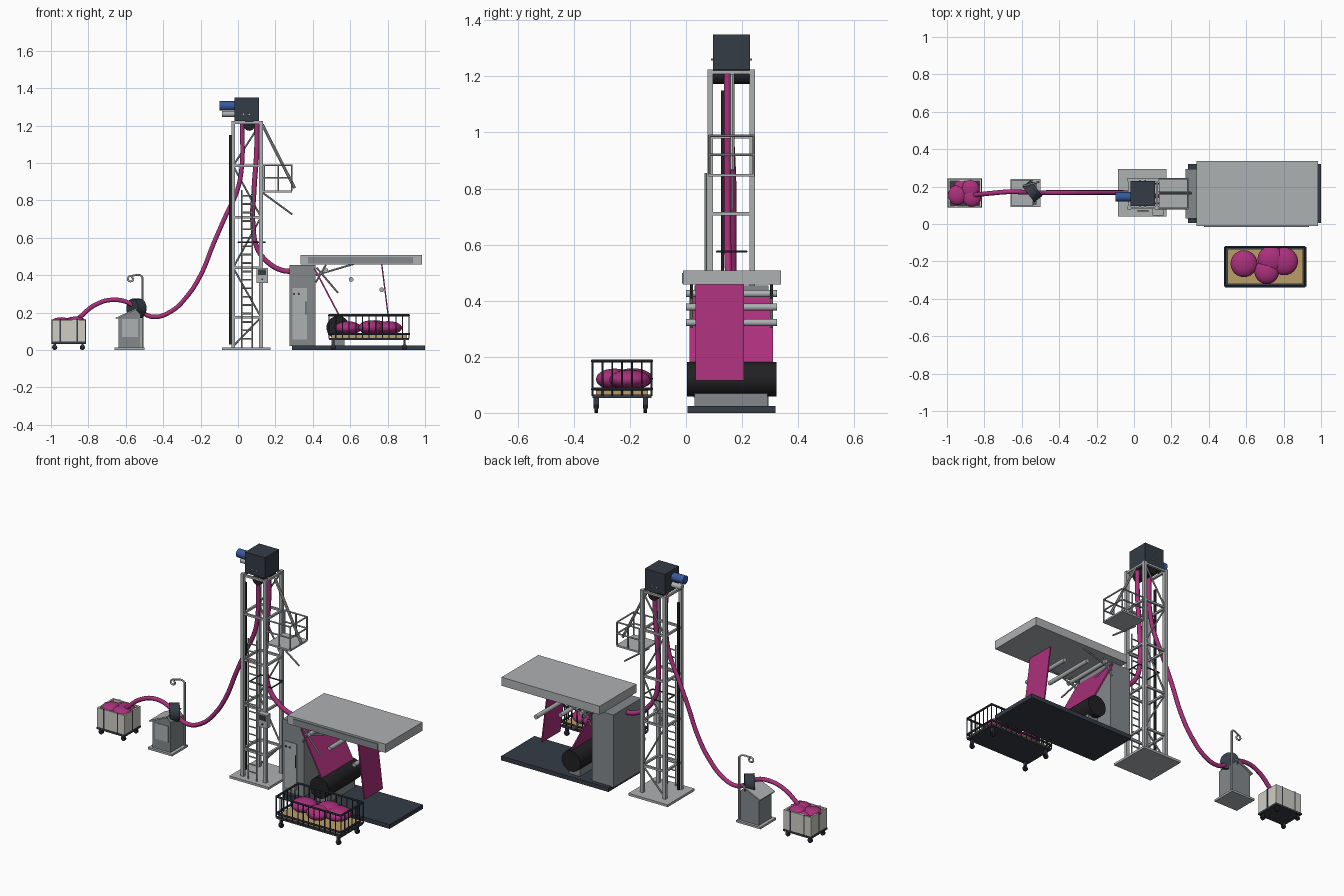
import bpy, bmesh, math
from mathutils import Vector, Matrix

if "Cube" in bpy.data.objects:
    bpy.data.objects.remove(bpy.data.objects["Cube"])

def mat(name, c):
    m = bpy.data.materials.new(name)
    m.diffuse_color = (*c, 1)
    m.use_nodes = True
    m.node_tree.nodes["Principled BSDF"].inputs["Base Color"].default_value = m.diffuse_color
    return m

PINK = mat("magenta_cloth", (.40, .03, .20))
DARK = mat("dark_paint", (.035, .045, .06))
BLACK = mat("black_rubber", (.015, .015, .017))
STEEL = mat("cabinet_grey", (.23, .25, .26))
LIGHT = mat("light_grey", (.42, .44, .45))
BLUE = mat("motor_blue", (.04, .10, .33))
CREAM = mat("canvas", (.62, .61, .55))
TAN = mat("plywood", (.50, .34, .14))

def finish(name, bm, m, smooth=False):
    me = bpy.data.meshes.new(name)
    bmesh.ops.recalc_face_normals(bm, faces=bm.faces)
    bm.to_mesh(me)
    bm.free()
    o = bpy.data.objects.new(name, me)
    bpy.context.collection.objects.link(o)
    me.materials.append(m)
    if smooth:
        bpy.ops.object.select_all(action='DESELECT')
        o.select_set(True)
        bpy.context.view_layer.objects.active = o
        bpy.ops.object.shade_smooth_by_angle(angle=math.radians(40))
    return o

def boxes(name, m, *bounds):
    """Each bound is (x0, x1, y0, y1, z0, z1)."""
    bm = bmesh.new()
    for x0, x1, y0, y1, z0, z1 in bounds:
        M = Matrix.Translation(((x0+x1)/2, (y0+y1)/2, (z0+z1)/2)) @ Matrix.Diagonal((x1-x0, y1-y0, z1-z0, 1))
        bmesh.ops.create_cube(bm, size=1, matrix=M)
    return finish(name, bm, m)

def rods(name, m, r, segs, n=8):
    """Round bars between pairs of points."""
    bm = bmesh.new()
    for a, b in segs:
        a, b = Vector(a), Vector(b)
        d = b - a
        M = Matrix.Translation((a+b)/2) @ d.to_track_quat('Z', 'Y').to_matrix().to_4x4()
        bmesh.ops.create_cone(bm, cap_ends=True, segments=n, radius1=r, radius2=r, depth=d.length, matrix=M)
    return finish(name, bm, m, True)

def balls(name, m, specs):
    """Flattened bundles: (x, y, z, radius, half height)."""
    for i, (x, y, z, r, h) in enumerate(specs):
        bm = bmesh.new()
        bmesh.ops.create_uvsphere(bm, u_segments=24, v_segments=14, radius=1,
                                  matrix=Matrix.Translation((x, y, z)) @ Matrix.Diagonal((r, r, h, 1)))
        finish(f"{name}_{i+1}", bm, m, True)

def prism(name, m, profile, y0, y1):
    """Extrude an xz profile along y."""
    bm = bmesh.new()
    f = bm.faces.new([bm.verts.new((x, y0, z)) for x, z in profile])
    g = bmesh.ops.extrude_face_region(bm, geom=[f])['geom']
    bmesh.ops.translate(bm, vec=(0, y1-y0, 0), verts=[v for v in g if isinstance(v, bmesh.types.BMVert)])
    return finish(name, bm, m)

def tube(name, m, r, pts):
    cu = bpy.data.curves.new(name, 'CURVE')
    cu.dimensions, cu.bevel_depth, cu.bevel_resolution, cu.use_fill_caps = '3D', r, 3, True
    s = cu.splines.new('BEZIER')
    s.bezier_points.add(len(pts)-1)
    for p, c in zip(s.bezier_points, pts):
        p.co = c
        p.handle_left_type = p.handle_right_type = 'AUTO'
    cu.materials.append(m)
    o = bpy.data.objects.new(name, cu)
    bpy.context.collection.objects.link(o)

def casters(name, xs, ys, r, top):
    rods(name + "_wheels", BLACK, r, [((x, y-.006, r), (x, y+.006, r)) for x in xs for y in ys], 16)
    boxes(name + "_forks", DARK, *[(x-.006, x+.006, y-.009, y+.009, r, top) for x in xs for y in ys])

# canvas bin with bundled cloth
boxes("bin_walls", CREAM, (-.995, -.815, .09, .10, .04, .16), (-.995, -.815, .23, .24, .04, .16),
      (-.995, -.985, .10, .23, .04, .16), (-.825, -.815, .10, .23, .04, .16))
boxes("bin_base", DARK, (-.997, -.813, .088, .242, .032, .044))
boxes("bin_straps", DARK, *[(x-.004, x+.004, y-.002, y+.002, .04, .162) for x in (-.95, -.86) for y in (.09, .24)],
      *[(x-.002, x+.002, .161, .169, .04, .162) for x in (-.995, -.815)])
casters("bin", (-.98, -.832), (.106, .224), .014, .034)
balls("bin_bundle", PINK, [(-.945, .155, .15, .053, .025), (-.875, .187, .152, .05, .026), (-.867, .142, .155, .05, .024),
                           (-.92, .195, .14, .045, .024)])

# guide pedestal
boxes("pedestal_foot", LIGHT, (-.66, -.50, .09, .24, 0, .012))
prism("pedestal_body", STEEL, [(-.64, .012), (-.52, .012), (-.52, .19), (-.545, .215), (-.64, .17)], .105, .225)
prism("pedestal_lid", LIGHT, [(-.652, .164), (-.54, .217), (-.54, .225), (-.655, .172)], .095, .235)
boxes("pedestal_door", LIGHT, (-.62, -.535, .102, .106, .07, .165))
rods("guide_drum", DARK, .052, [((-.565, .158, .222), (-.521, .192, .222))], 24)
rods("guide_post", LIGHT, .006, [((-.51, .225, .012), (-.51, .225, .39))])
tube("guide_hook", LIGHT, .005, [(-.51, .225, .385), (-.52, .222, .398), (-.56, .212, .398), (-.585, .205, .39),
                                 (-.588, .205, .375), (-.572, .205, .367), (-.56, .205, .378), (-.568, .205, .39)])

# cloth ropes up and down the tower
tube("feed_rope", PINK, .0125, [(-.87, .155, .15), (-.84, .157, .18), (-.76, .165, .243), (-.67, .172, .268),
     (-.58, .17, .25), (-.52, .168, .205), (-.45, .168, .177), (-.36, .168, .205), (-.27, .168, .29), (-.20, .168, .40),
     (-.13, .168, .57), (-.06, .168, .73), (-.005, .166, .85), (.02, .16, .98), (.022, .155, 1.21)])
tube("return_rope", PINK, .0135, [(.1, .148, 1.21), (.1, .148, 1.07), (.086, .148, .86), (.08, .148, .67),
     (.105, .15, .54), (.17, .155, .46), (.24, .16, .425), (.30, .16, .42)])

# tower frame
boxes("tower_base", LIGHT, (-.085, .175, .04, .295, 0, .014))
PX, PY = (-.026, .123), (.086, .236)
boxes("tower_posts", LIGHT, *[(x-.01, x+.01, y-.01, y+.01, .014, 1.225) for x in PX for y in PY])
levels = (.175, .44, .71, .985, 1.215)
boxes("tower_rings", LIGHT, *[(PX[0], PX[1], y-.006, y+.006, z-.006, z+.006) for z in levels for y in PY],
      *[(x-.006, x+.006, PY[0], PY[1], z-.006, z+.006) for z in levels for x in PX])
zs = (.02,) + levels
rods("tower_braces", LIGHT, .005, [((PX[i % 2], PY[1], zs[i]), (PX[1-i % 2], PY[1], zs[i+1])) for i in range(5)])
boxes("cable_tray", BLACK, (-.048, -.036, .124, .136, .03, 1.15))
rods("rope_guide", DARK, .004, [((0, .11, .575), (.145, .11, .575)), ((0, .215, .575), (.145, .215, .575)),
                               ((0, .11, .575), (0, .215, .575)), ((.145, .11, .575), (.145, .215, .575))])
rods("ladder", LIGHT, .0045, [((x, .07, .014), (x, .07, .855)) for x in (.02, .075)] +
     [((.02, .07, .06+.045*i), (.075, .07, .06+.045*i)) for i in range(18)], 6)

# drive head
boxes("head_housing", DARK, (-.02, .112, .096, .229, 1.225, 1.35))
rods("head_roller", BLACK, .031, [((.06, .096, 1.203), (.06, .229, 1.203))], 24)
rods("drive_motor", BLUE, .025, [((-.098, .145, 1.305), (-.02, .145, 1.305))], 20)
rods("gear_shaft", LIGHT, .016, [((-.085, .155, 1.262), (-.02, .155, 1.262))], 16)
rods("head_bolts", LIGHT, .004, [((x, y0, 1.26), (x, y0+.008, 1.26)) for x in (.03, .06) for y0 in (.09, .227)])

# service balcony
boxes("balcony_floor", LIGHT, (.133, .29, .08, .245, .842, .852))
segs = [((x, y, .85), (x, y, .99)) for x in (.14, .215, .287) for y in (.083, .242)]
for z in (.92, .988):
    segs += [((.133, y, z), (.287, y, z)) for y in (.083, .242)] + [((.287, .083, z), (.287, .242, z))]
rods("balcony_rails", LIGHT, .0045, segs)
rods("balcony_stay", LIGHT, .008, [((.13, .165, 1.205), (.303, .165, .865))])
rods("balcony_brace", LIGHT, .005, [((.13, .165, .842), (.29, .165, .725))])

# control box
boxes("control_box", LIGHT, (.1, .16, .045, .08, .358, .438))
boxes("control_screen", DARK, (.108, .15, .042, .046, .402, .43))
rods("control_button", BLACK, .005, [((.13, .041, .378), (.13, .047, .378))], 12)

# machine base and cabinet
boxes("machine_base", DARK, (.29, 1.0, .005, .32, 0, .025))
boxes("cabinet", STEEL, (.275, .415, .03, .295, .02, .455))
boxes("cabinet_door", LIGHT, (.292, .37, .026, .031, .055, .33))
boxes("cabinet_handle", DARK, (.362, .367, .02, .028, .19, .26))
rods("cabinet_knobs", DARK, .006, [((x, .022, .30), (x, .031, .30)) for x in (.30, .325)], 12)

# roof table with front panel
boxes("roof_table", LIGHT, (.335, .985, -.01, .338, .457, .508))
boxes("roof_front_panel", STEEL, (.375, .935, -.015, -.009, .462, .498))
boxes("roof_end_strip", DARK, (.984, .99, .01, .318, .01, .02))

# cloth sheets, rollers and struts
prism("wide_cloth", PINK, [(.405, .435), (.412, .438), (.548, .18), (.54, .177)], .012, .31)
prism("narrow_cloth", PINK, [(.765, .46), (.772, .46), (.815, .115), (.808, .115)], .033, .207)
rods("winding_drum", BLACK, .062, [((.535, .003, .12), (.535, .323, .12))], 28)
boxes("drum_cradle", STEEL, (.50, .57, .03, .29, .025, .07))
rods("idler_rollers", LIGHT, .0125, [((x, 0, z), (x, .325, z)) for x, z in ((.47, .425), (.605, .377), (.768, .322))], 16)
rods("roller_struts", LIGHT, .005, [s for y in (.02, .305) for s in (
    ((.42, .455, .455)[0:1] + (y, .44), (.535, y, .305)), ((.415, y, .36), (.47, y, .455)),
    ((.415, y, .40), (.62, y, .46)))])

# wire trolley with cloth bundles
X0, X1, Y0, Y1 = .487, .915, -.333, -.123
boxes("trolley_deck", DARK, (X0, X1, Y0, Y1, .053, .065))
boxes("trolley_floor", TAN, (X0+.012, X1-.012, Y0+.012, Y1-.012, .065, .08))
segs = []
for z in (.085, .185):
    segs += [((X0, y, z), (X1, y, z)) for y in (Y0, Y1)] + [((x, Y0, z), (x, Y1, z)) for x in (X0, X1)]
rods("trolley_rims", DARK, .006, segs)
segs = [((X0+(X1-X0)*i/12, y, .06), (X0+(X1-X0)*i/12, y, .185)) for i in range(13) for y in (Y0, Y1)]
segs += [((x, Y0+(Y1-Y0)*i/6, .06), (x, Y0+(Y1-Y0)*i/6, .185)) for i in range(1, 6) for x in (X0, X1)]
rods("trolley_bars", DARK, .0032, segs, 6)
casters("trolley", (.51, .89), (-.32, -.145), .015, .055)
balls("trolley_bundle", PINK, [(.588, -.212, .117, .072, .036), (.732, -.19, .122, .072, .037),
                               (.803, -.2, .118, .074, .036), (.71, -.255, .12, .066, .038)])
